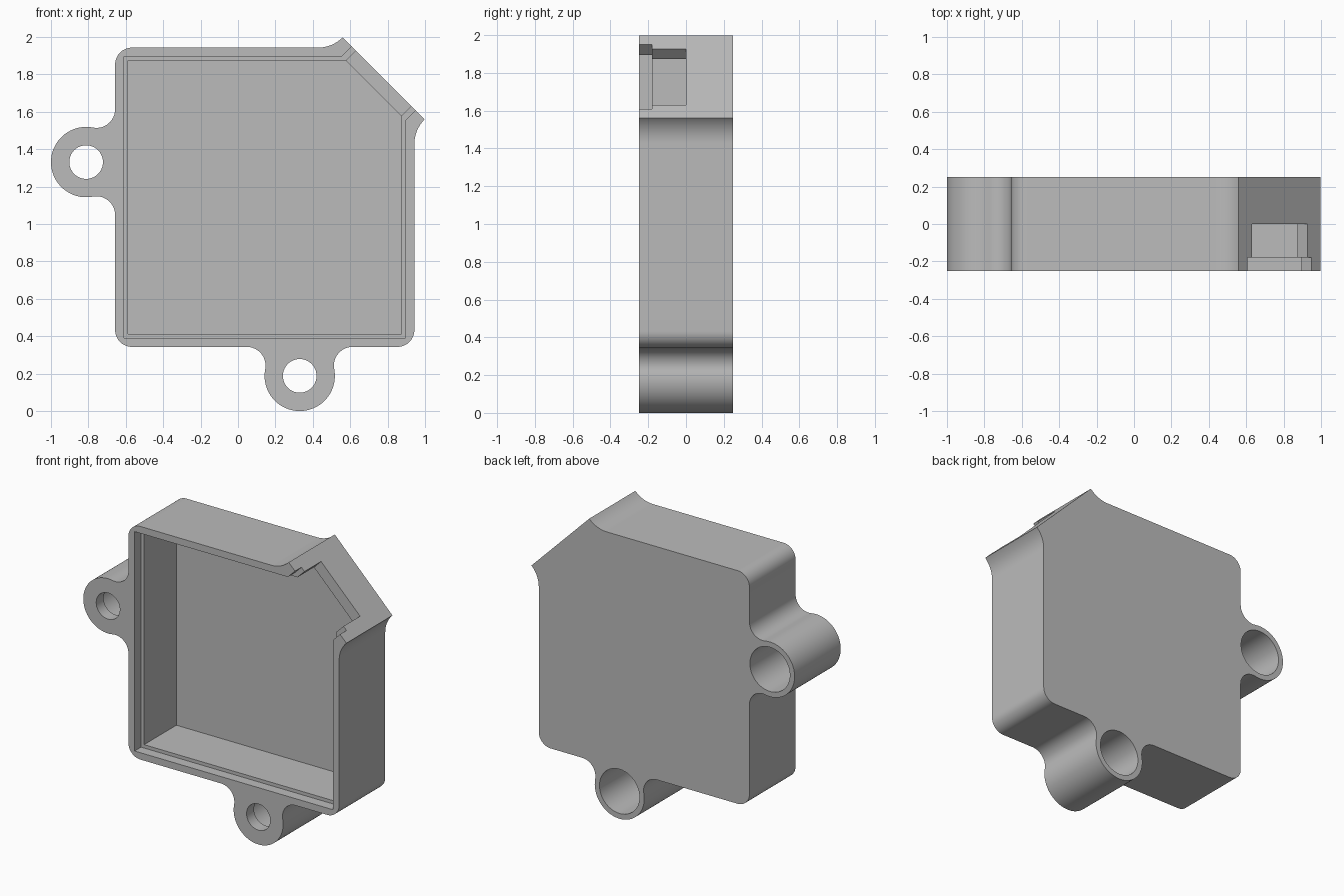
import bpy, bmesh
from math import radians, degrees, cos, sin, atan2, sqrt

if "Cube" in bpy.data.objects:
    bpy.data.objects.remove(bpy.data.objects["Cube"], do_unlink=True)

FRONT, BACK = -0.25, 0.25
LEFT, RIGHT, BOTTOM, TOP = -0.657, 0.943, 0.343, 1.943
CORNER, FLARE = 0.09, 0.188
EAR_R, EAR_OUT, EAR_FILLET = 0.188, 0.155, 0.1
EARS = {"bottom": (0.33, BOTTOM - EAR_OUT), "side": (LEFT - EAR_OUT, 1.331)}

grey = bpy.data.materials.new("plain grey")
grey.use_nodes = True
grey.diffuse_color = (0.5, 0.5, 0.5, 1)
grey.node_tree.nodes["Principled BSDF"].inputs["Base Color"].default_value = (0.5, 0.5, 0.5, 1)


def arc(x, z, r, start, end, steps=12):
    angles = [radians(start + (end - start) * i / steps) for i in range(steps + 1)]
    return [(x + r * cos(a), z + r * sin(a)) for a in angles]


def extrude(name, outline, y0, y1):
    """Extrude a closed x-z outline along y."""
    bm = bmesh.new()
    face = bm.faces.new([bm.verts.new((x, y0, z)) for x, z in outline])
    side = bmesh.ops.extrude_face_region(bm, geom=[face])["geom"]
    verts = [v for v in side if isinstance(v, bmesh.types.BMVert)]
    bmesh.ops.translate(bm, verts=verts, vec=(0, y1 - y0, 0))
    bmesh.ops.recalc_face_normals(bm, faces=bm.faces)
    mesh = bpy.data.meshes.new(name)
    bm.to_mesh(mesh)
    bm.free()
    mesh.materials.append(grey)
    obj = bpy.data.objects.new(name, mesh)
    bpy.context.collection.objects.link(obj)
    return obj


def ear_path():
    """Filleted ear around its own centre, hanging below a wall."""
    drop = EAR_OUT - EAR_FILLET
    reach = sqrt((EAR_R + EAR_FILLET) ** 2 - drop ** 2)
    tilt = degrees(atan2(drop, reach))
    points = arc(-reach, drop, EAR_FILLET, 90, -tilt)
    points += arc(0, 0, EAR_R, 180 - tilt, 360 + tilt, 48)[1:-1]
    return points + arc(reach, drop, EAR_FILLET, 180 + tilt, 90)


# Housing outline, anticlockwise from the lower left corner
flare_x = 0.56 - FLARE * sin(radians(45))
ex, ez = EARS["bottom"]
sx, sz = EARS["side"]
outline = arc(LEFT + CORNER, BOTTOM + CORNER, CORNER, 180, 270)
outline += [(ex + u, ez + v) for u, v in ear_path()]
outline += arc(RIGHT - CORNER, BOTTOM + CORNER, CORNER, 270, 360)
outline += arc(RIGHT + FLARE, flare_x + 1, FLARE, 180, 135)
outline += arc(flare_x, TOP + FLARE, FLARE, -45, -90)
outline += arc(LEFT + CORNER, TOP - CORNER, CORNER, 90, 180)
outline += [(sx + v, sz - u) for u, v in ear_path()]
housing = extrude("housing", outline, FRONT, BACK)


def pocket(inset, chamfer):
    """Square recess with its upper right corner cut off."""
    x0, x1, z0, z1 = LEFT + inset, RIGHT - inset, BOTTOM + inset, TOP - inset
    return [(x0, z0), (x1, z0), (x1, chamfer - x1), (chamfer - z1, z1), (x0, z1)]


def notch(inset, chamfer):
    """Slot running diagonally out through the chamfered wall."""
    a = pocket(inset, chamfer)
    (xa, za), (xb, zb) = a[2], a[3]
    return [(xa - 0.1, za - 0.1), (xa + 0.2, za + 0.2), (xb + 0.2, zb + 0.2), (xb - 0.1, zb - 0.1)]


# Recesses: lid ledge, main cavity, stepped cable notch, counterbored ear holes
OUT = 0.05
cutters = [
    extrude("cavity_cutter", pocket(0.07, 2.45), FRONT - OUT, 0.17),
    extrude("ledge_cutter", pocket(0.047, 2.45), FRONT - OUT, -0.18),
    extrude("notch_cutter", notch(0.07, 2.45), FRONT - OUT, 0),
    extrude("ledge_notch_cutter", notch(0.047, 2.45), FRONT - OUT, -0.18),
]
for name, (x, z) in EARS.items():
    cutters.append(extrude(name + "_hole_cutter", arc(x, z, 0.09, 0, 360, 40)[:-1], FRONT - OUT, BACK + OUT))
    cutters.append(extrude(name + "_bore_cutter", arc(x, z, 0.152, 0, 360, 48)[:-1], FRONT + 0.08, BACK + OUT))

bpy.ops.object.select_all(action="DESELECT")
bpy.context.view_layer.objects.active = housing
housing.select_set(True)
for cutter in cutters:
    cutter.hide_render = True
    cut = housing.modifiers.new(cutter.name, "BOOLEAN")
    cut.operation, cut.solver, cut.object = "DIFFERENCE", "EXACT", cutter
    bpy.ops.object.modifier_apply(modifier=cut.name)
    bpy.data.objects.remove(cutter, do_unlink=True)

bpy.ops.object.shade_smooth_by_angle(angle=radians(25))
